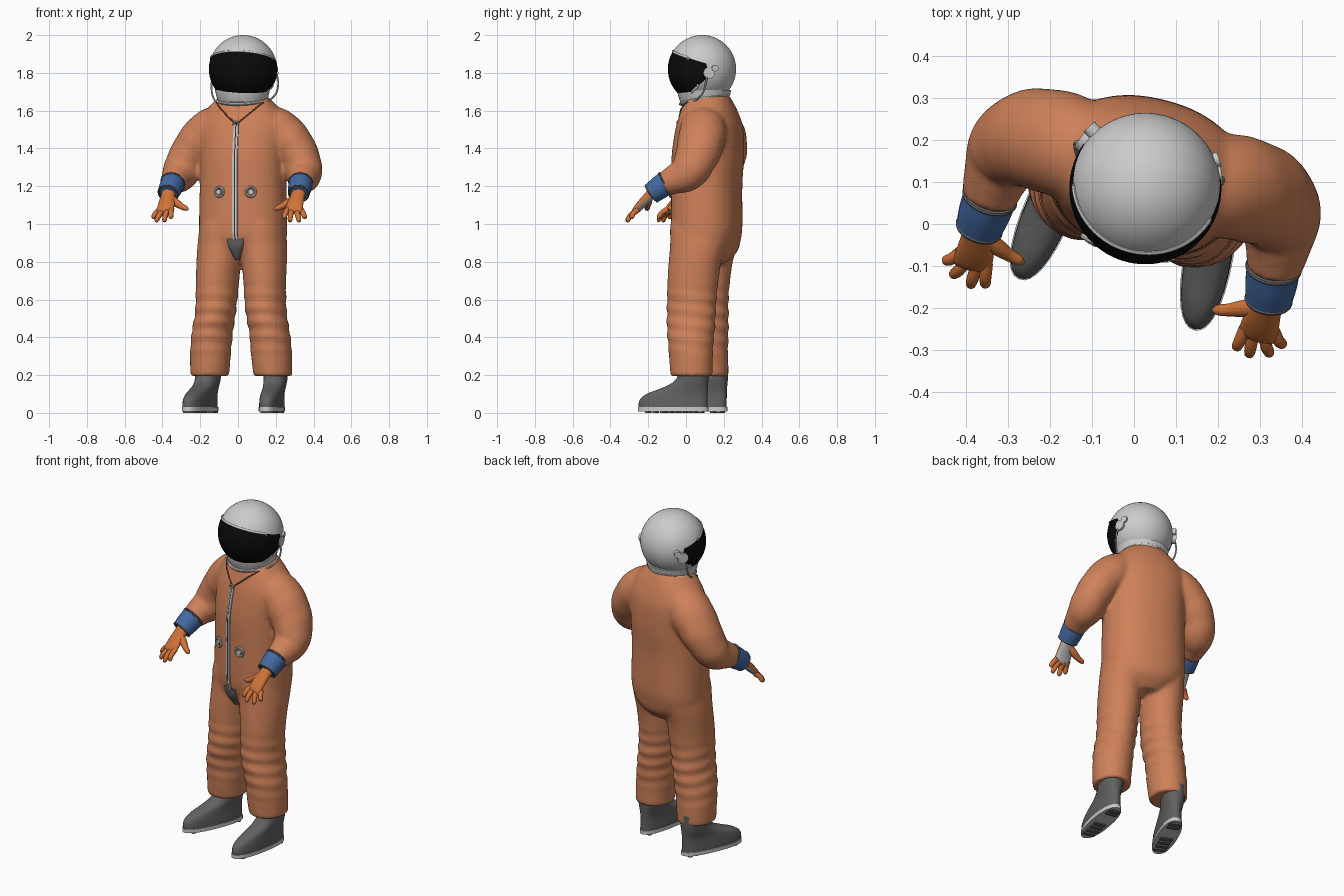
import bpy, bmesh
from math import sin, cos, pi, sqrt, radians, copysign
from mathutils import Vector, Matrix

if "Cube" in bpy.data.objects:
    bpy.data.objects.remove(bpy.data.objects["Cube"])

# The figure is symmetric in its own frame, then turned and shifted as a whole
WORLD = Matrix.Translation((0.027, 0.11, 0)) @ Matrix.Rotation(radians(-14), 4, 'Z')


def material(name, rgb):
    m = bpy.data.materials.new(name)
    m.diffuse_color = (*rgb, 1)
    m.use_nodes = True
    m.node_tree.nodes["Principled BSDF"].inputs["Base Color"].default_value = m.diffuse_color
    return m


ORANGE = material("suit_orange", (0.62, 0.22, 0.10))
GLOVE = material("glove_orange", (0.63, 0.17, 0.04))
BLUE = material("cuff_blue", (0.055, 0.14, 0.36))
DARK = material("dark_grey", (0.12, 0.12, 0.12))
SEAM = material("seam_brown", (0.16, 0.07, 0.04))
BLACK = material("visor_black", (0.003, 0.003, 0.003))
PALM = material("palm_grey", (0.5, 0.5, 0.5))


def finish(name, bm, mat=None, s=1, angle=40, palm=False):
    bm.transform(Matrix.Diagonal((s, 1, 1, 1)))
    bmesh.ops.recalc_face_normals(bm, faces=bm.faces)
    if palm:
        for f in bm.faces:
            f.material_index = int(f.normal.dot(Vector((0, 0.6, -0.8))) > 0.55)
    bm.transform(WORLD)
    me = bpy.data.meshes.new(name)
    bm.to_mesh(me)
    bm.free()
    for m in (mat, PALM if palm else None):
        if m:
            me.materials.append(m)
    me.shade_smooth()
    me.set_sharp_from_angle(angle=radians(angle))
    ob = bpy.data.objects.new(name, me)
    bpy.context.collection.objects.link(ob)
    return ob


def spline(pts, steps):
    """Catmull-Rom through tuples of any length."""
    P = [pts[0]] + list(pts) + [pts[-1]]
    out = []
    for i in range(1, len(P) - 2):
        for t in (k / steps for k in range(steps)):
            out.append([0.5 * (2*b + (c-a)*t + (2*a-5*b+4*c-d)*t*t + (3*b-a-3*c+d)*t**3)
                        for a, b, c, d in zip(*P[i-1:i+3])])
    return out + [list(pts[-1])]


def loft(name, pts, mat=None, ref=(1, 0, 0), s=1, steps=4, n=24, power=2,
         flat=False, fold=None, angle=40, palm=False):
    """Skin elliptical rings (x, y, z, radius_u, radius_v) along a path."""
    rows = spline(pts, steps)
    pos = [Vector(r[:3]) for r in rows]
    bm = bmesh.new()
    rings = []
    for i, r in enumerate(rows):
        t = pos[min(i + 1, len(pos) - 1)] - pos[max(i - 1, 0)]
        t = Vector((0, 0, 1)) if flat else t.normalized()
        u = Vector(ref)
        u = (u - t * u.dot(t)).normalized()
        v = t.cross(u)
        ring = []
        for a in (2 * pi * k / n for k in range(n)):
            c, d = [copysign(abs(q) ** (2 / power), q) for q in (cos(a), sin(a))]
            g = fold(r[2], a) if fold else 1
            ring.append(bm.verts.new(pos[i] + u * c * r[3] * g + v * d * r[4] * g))
        rings.append(ring)
    for A, B in zip(rings, rings[1:]):
        for k in range(n):
            bm.faces.new((A[k], A[(k+1) % n], B[(k+1) % n], B[k]))
    bm.faces.new(rings[0])
    bm.faces.new(rings[-1])
    return finish(name, bm, mat, s, angle, palm)


def ring(name, centre, axis, R, r, mat=None, s=1):
    axis = Vector(axis).normalized()
    u = axis.orthogonal().normalized()
    v = axis.cross(u)
    pts = [(*(Vector(centre) + (u*cos(a) + v*sin(a)) * R), r, r)
           for a in (2*pi*k/32 for k in range(33))]
    return loft(name, pts, mat, ref=axis, s=s, steps=1, n=8)


def disc(name, centre, axis, r, depth, mat=None, s=1):
    c, a = Vector(centre), Vector(axis).normalized()
    return loft(name, [(*(c + a*d), r, r) for d in (-depth, depth)], mat,
                ref=a.orthogonal(), s=s, steps=1)


# Suit: torso, legs with knee folds and sleeves, fused into one soft surface
TORSO = [(0, .005, .79, .09, .09), (0, .005, .85, .18, .15), (0, 0, .92, .228, .174),
         (0, 0, 1.0, .234, .182), (0, 0, 1.2, .23, .182), (0, .006, 1.36, .23, .186),
         (0, .014, 1.5, .24, .172), (0, .014, 1.58, .215, .15), (0, .01, 1.64, .165, .128),
         (0, .005, 1.685, .115, .108)]
LEG = [(.172, -.04, .195, .104, .111), (.167, -.045, .3, .107, .118), (.157, -.048, .42, .108, .125),
       (.14, -.05, .52, .108, .131), (.132, -.048, .62, .109, .134), (.125, -.036, .78, .118, .139),
       (.115, -.015, .9, .122, .155), (.105, -.003, 1.0, .12, .165), (.09, 0, 1.1, .1, .14)]
ARM = [(.08, .015, 1.54, .09, .1), (.175, .026, 1.5, .118, .124), (.257, .03, 1.425, .113, .124),
       (.313, .015, 1.34, .102, .113), (.337, -.025, 1.268, .097, .1), (.347, -.085, 1.238, .079, .081),
       (.349, -.145, 1.212, .065, .065)]
ROWS = spline(TORSO, 12)


def knee_folds(z, a):
    w = max(0, 1 - abs(z - .49) / .2)
    return 1 + .045 * w ** .5 * sin(z * 2 * pi / .075 + 1.3 * sin(a)) + .01 * sin(z * 23 + 2 * a)


def sleeve_folds(z, a):
    return 1 + .012 * sin(z * 75 + 1.5 * sin(a))


parts = [loft("torso", TORSO, steps=5, n=40, power=2.25, flat=True)]
for s in (1, -1):
    parts.append(loft("leg", LEG, s=s, steps=9, n=32, flat=True, fold=knee_folds))
    parts.append(loft("arm", ARM, ref=(1, 0, .5), s=s, steps=6, n=28, fold=sleeve_folds))
bm = bmesh.new()
for ob in parts:
    bm.from_mesh(ob.data)
    bpy.data.objects.remove(ob)
bm.transform(WORLD.inverted())
suit = finish("suit", bm, ORANGE)
mod = suit.modifiers.new("fuse", 'REMESH')
mod.mode, mod.voxel_size, mod.use_smooth_shade = 'VOXEL', .011, True
mod = suit.modifiers.new("soften", 'SMOOTH')
mod.factor, mod.iterations = .5, 8


def chest_y(x, z):
    """Front surface of the torso."""
    r = min(ROWS, key=lambda q: abs(q[2] - z))
    return r[1] - r[4] * (1 - min(abs(x) / r[3], 1) ** 2.25) ** (1 / 2.25)


# Zip, pull and flap
zs = [.91 + .62 * i / 14 for i in range(15)]
loft("zip_strip", [(0, chest_y(0, z), z, .014, .007) for z in zs], flat=True, steps=2, n=12, power=4)
loft("zip_teeth", [(0, chest_y(0, z) - .006, z, .003, .003) for z in zs], DARK, flat=True, steps=2, n=8)
ring("zip_pull", (0, chest_y(0, 1.53) - .006, 1.53), (0, 1, .3), .013, .005)
loft("zip_flap", [(0, -.166, .925, .048, .014), (0, -.158, .88, .04, .016),
                  (0, -.135, .84, .024, .02), (0, -.115, .81, .01, .02)], DARK, flat=True, power=3)

BOOT = [(-.32, .05, .018, .056), (-.322, .05, .045, .056), (-.312, .05, .075, .055),
        (-.275, .05, .102, .054), (-.215, .05, .125, .055), (-.155, .051, .15, .058),
        (-.115, .053, .185, .062), (-.105, .055, .25, .064)]
HAND = [(.356, -.195, 1.175, .036, .032), (.353, -.235, 1.138, .04, .026),
        (.351, -.27, 1.105, .045, .022), (.351, -.298, 1.073, .046, .018), (.351, -.31, 1.06, .04, .008)]
FINGERS = [((.318, -.29, 1.08), (.308, -.346, 1.03)), ((.34, -.295, 1.072), (.343, -.355, 1.013)),
           ((.365, -.293, 1.07), (.392, -.34, 1.012)), ((.386, -.28, 1.075), (.418, -.31, 1.03))]

for s in (1, -1):
    # Neckline seam and chest valve
    xz = [(.13 * i / 8, 1.53 + .115 * (i / 8) ** 1.1) for i in range(9)]
    loft("neckline_seam", [(x, chest_y(x, z), z, .004, .004) for x, z in xz], SEAM,
         ref=(0, 1, 0), s=s, steps=2, n=8)
    c, axis = Vector((.085, chest_y(.085, 1.17), 1.17)), Vector((.27, -1, 0)).normalized()
    ring("valve_rim", c + axis * .004, axis, .025, .007, s=s)
    disc("valve_cap", c, axis, .014, .013, s=s)

    # Boot turned outward, with sole and tread bars
    k, dy = (.06, 0) if s > 0 else (.16, .015)
    opts = dict(ref=(1, k, 0), s=s, flat=True)
    loft("boot", [(.183 - k*(f+b)/2, (f+b)/2 + dy, z, w, (b-f)/2) for f, b, z, w in BOOT], DARK,
         steps=4, n=32, power=2.3, angle=60, **opts)
    loft("boot_sole", [(.183 + k*.135, dy - .135, z, .059, .19) for z in (.008, .03)],
         steps=1, n=32, power=2.3, **opts)
    for y in (-.27, -.23, -.19, -.15, -.02, .015):
        loft("sole_tread", [(.183 - k*y, y + dy, z, .036, .013) for z in (0, .012)], DARK,
             steps=1, n=16, power=6, **opts)

    # Cuff and cuff bands
    a, b = Vector((.349, -.135, 1.218)), Vector((.356, -.212, 1.162))
    loft("cuff", [(*a, .064, .064), (*a.lerp(b, .5), .062, .062), (*b, .056, .056)], BLUE, s=s)
    ring("cuff_band", a, b - a, .061, .007, DARK, s)
    ring("cuff_band", b, b - a, .052, .006, DARK, s)

    # Glove
    loft("glove_palm", HAND, GLOVE, s=s, n=20, palm=True)
    for p, t in FINGERS:
        p, t = Vector(p), Vector(t)
        mid = p.lerp(t, .5) + Vector((0, -.005, .004))
        loft("glove_finger", [(*p, .015, .015), (*mid, .0145, .014), (*p.lerp(t, .88), .012, .012),
                              (*t, .004, .004)], GLOVE, s=s, n=12)
    loft("glove_thumb", [(.345, -.23, 1.14, .02, .022), (.305, -.245, 1.113, .021, .021),
                         (.272, -.257, 1.093, .016, .016), (.245, -.264, 1.082, .013, .013),
                         (.232, -.267, 1.078, .004, .004)], GLOVE, ref=(0, .6, -.6), s=s, n=12)

    # Helmet side hinge and hose
    disc("helmet_hinge", (.162, .052, 1.80), (1, .42, 0), .03, .012, s=s)
    disc("helmet_latch", (.150, .08, 1.825), (1, .65, 0), .018, .012, s=s)
    loft("helmet_hose", [(*p, .005, .005) for p in (
        (.172, .045, 1.79), (.182, .04, 1.745), (.174, .02, 1.69), (.145, -.03, 1.652), (.11, -.08, 1.645))],
        ref=(0, 1, .3), s=s, n=8)

# Helmet shell, collar and neck ring
CENTRE = Vector((.006, -.024, 1.82))


def sphere(r):
    bm = bmesh.new()
    bmesh.ops.create_uvsphere(bm, u_segments=64, v_segments=40, radius=r,
                              matrix=Matrix.Translation(CENTRE))
    return bm


finish("helmet_shell", sphere(.18))
loft("helmet_collar", [(0, -.015, 1.645, .128, .125), (0, -.015, 1.675, .138, .136),
                       (0, -.015, 1.71, .146, .144)], ref=(1, 0, 0), n=40)
ring("neck_ring", (0, -.012, 1.66), (0, -.2, 1), .13, .009)

# Visor: sphere section between a top, a bottom and a rear plane
R = .1815
bm = sphere(R)
EDGES = [((.04, 1.85), (-.215, .065), (.065, .215)), ((.06, 1.785), (-.16, -.13), (.13, -.16)),
         ((.04, 1.85), (.02, -.065), (.065, .02))]
EDGES = [[Vector((0, *q)) for q in e] for e in EDGES]
for p, d, nrm in EDGES:
    bmesh.ops.bisect_plane(bm, geom=bm.verts[:] + bm.edges[:] + bm.faces[:],
                           plane_co=p, plane_no=nrm, clear_outer=True)
finish("visor", bm, BLACK)

# Raised rims along the visor edges
ends = []
for p, d, nrm in EDGES[:2]:
    off = Vector((0, p.y - CENTRE.y, p.z - CENTRE.z))
    half = sqrt(R * R - off.length_squared)
    A, B = d.length_squared, off.dot(d)
    pts = []
    for x in (half * sin(pi * (i / 32 - .5)) for i in range(33)):
        t = (-B + sqrt(max(B * B - A * (off.length_squared + x * x - R * R), 0))) / A
        pts.append((*(p + d * t + Vector((x + CENTRE.x, 0, 0))), .006, .005))
    loft("visor_rim", pts, ref=nrm, steps=1, n=10)
    ends.append((pts[0], pts[-1]))
for top, low in zip(*ends):
    loft("visor_rim_side", [top, low], ref=(0, 1, 0), n=10)
